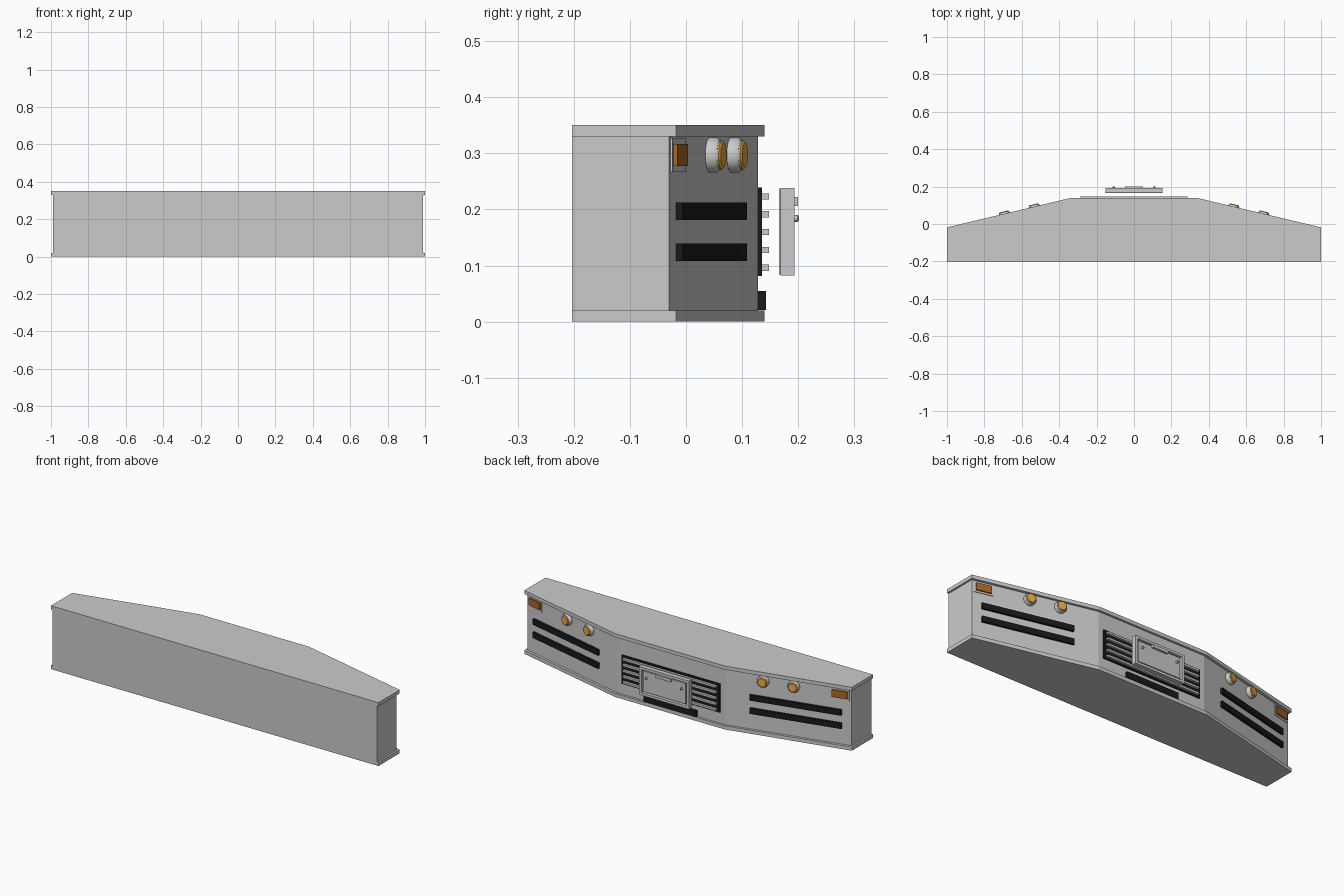
import bpy, bmesh, math
from mathutils import Vector, Matrix

if "Cube" in bpy.data.objects:
    bpy.data.objects.remove(bpy.data.objects["Cube"])

SLOPE = 0.158 / 0.66
ANG = math.atan(SLOPE)


def material(name, rgb):
    m = bpy.data.materials.new(name)
    m.diffuse_color = (*rgb, 1)
    m.use_nodes = True
    m.node_tree.nodes["Principled BSDF"].inputs["Base Color"].default_value = m.diffuse_color
    return m


BLACK = material("black_plastic", (0.01, 0.01, 0.012))
AMBER = material("amber_lens", (0.8, 0.4, 0.07))
MARKER = material("marker_lens", (0.4, 0.14, 0.02))


def finish(name, bm, mat=None, matrix=None):
    bmesh.ops.recalc_face_normals(bm, faces=bm.faces[:])
    me = bpy.data.meshes.new(name)
    bm.to_mesh(me)
    bm.free()
    ob = bpy.data.objects.new(name, me)
    bpy.context.collection.objects.link(ob)
    if matrix:
        ob.matrix_world = matrix
    if mat:
        me.materials.append(mat)
    return ob


def box(name, x, y, z, mat=None, matrix=None):
    """Box from three (min, max) ranges."""
    bm = bmesh.new()
    size = [b - a for a, b in (x, y, z)]
    mid = Vector([(a + b) / 2 for a, b in (x, y, z)])
    bmesh.ops.create_cube(bm, size=1, matrix=Matrix.Translation(mid) @ Matrix.Diagonal((*size, 1)))
    return finish(name, bm, mat, matrix)


def prism(name, half_outline, z0, z1):
    """Extrude a plan outline mirrored about x = 0."""
    bm = bmesh.new()
    pts = half_outline + [(-x, y) for x, y in reversed(half_outline)]
    f = bm.faces.new([bm.verts.new((x, y, z0)) for x, y in pts])
    ext = bmesh.ops.extrude_face_region(bm, geom=[f])["geom"]
    bmesh.ops.translate(bm, vec=(0, 0, z1 - z0), verts=[v for v in ext if isinstance(v, bmesh.types.BMVert)])
    return finish(name, bm)


def lathe(name, profile, mat, matrix, seg=32):
    """Spin a (radius, height) profile around local +y."""
    bm = bmesh.new()
    rings = [[bm.verts.new((r * math.cos(2 * math.pi * i / seg), h, r * math.sin(2 * math.pi * i / seg)))
              for i in range(seg)] for r, h in profile]
    for a, b in zip(rings, rings[1:]):
        for i in range(seg):
            j = (i + 1) % seg
            bm.faces.new((a[i], a[j], b[j], b[i]))
    bm.faces.new(rings[0])
    bm.faces.new(rings[-1])
    ob = finish(name, bm, mat, matrix)
    bpy.ops.object.select_all(action='DESELECT')
    ob.select_set(True)
    bpy.context.view_layer.objects.active = ob
    bpy.ops.object.shade_smooth_by_angle(angle=math.radians(35))


def wing(side, x, z):
    """Frame on the slanted face: local x along it, local y outward."""
    y = 0.128 - (x - 0.33) * SLOPE
    return Matrix.Translation((side * x, y, z)) @ Matrix.Rotation(-side * ANG, 4, 'Z')


# main body and the two lips
prism("bumper_body", [(0.99, -0.203), (0.99, -0.03), (0.33, 0.128)], 0.01, 0.34)
lip = [(1.0, -0.203), (1.0, -0.018), (0.335, 0.14)]
prism("bottom_lip", lip, 0, 0.02)
prism("top_lip", lip, 0.33, 0.35)

# parts on both slanted wings
for s, tag in ((1, "right"), (-1, "left")):
    for i, z in enumerate((0.124, 0.197)):
        box(f"vent_slot_{tag}_{i}", (-0.246, 0.246), (-0.005, 0.012), (-0.0155, 0.0155), BLACK, wing(s, 0.70, z))
    for i, x in enumerate((0.53, 0.69)):
        m = wing(s, x, 0.297)
        lathe(f"lamp_housing_{tag}_{i}", [(0.031, -0.003), (0.031, 0.013), (0.027, 0.02)], None, m)
        lathe(f"lamp_lens_{tag}_{i}", [(0.026, 0.015), (0.026, 0.023), (0.022, 0.026)], AMBER, m)
    m = wing(s, 0.93, 0.297)
    box(f"marker_bezel_{tag}", (-0.05, 0.05), (-0.005, 0.003), (-0.03, 0.03), None, m)
    box(f"marker_lamp_{tag}", (-0.041, 0.041), (0, 0.010), (-0.02, 0.02), MARKER, m)

# centre grille and lower intake
box("grille_backing", (-0.3, 0.3), (0.12, 0.135), (0.081, 0.239), BLACK)
for i in range(5):
    z = 0.096 + i * 0.0318
    box(f"grille_slat_{i}", (-0.285, 0.285), (0.13, 0.148), (z - 0.0055, z + 0.0055))
box("lower_intake", (-0.16, 0.16), (0.12, 0.143), (0.021, 0.055), BLACK)

# plate holder: border, dark back, plate, lamp bar, screws
Y = (0.168, 0.193)
for s, tag in ((1, "right"), (-1, "left")):
    box(f"plate_border_{tag}", tuple(sorted((s * 0.138, s * 0.153))), Y, (0.082, 0.238))
    m = Matrix.Translation((s * 0.108, 0.183, 0.184))
    lathe(f"plate_screw_{tag}", [(0.006, 0), (0.006, 0.016), (0.004, 0.018)], None, m, 12)
for z, tag in ((0.082, "bottom"), (0.224, "top")):
    box(f"plate_border_{tag}", (-0.138, 0.138), Y, (z, z + 0.014))
box("plate_back", (-0.152, 0.152), (0.1665, 0.174), (0.083, 0.237), BLACK)
box("plate", (-0.13, 0.13), (0.17, 0.188), (0.103, 0.217))
box("plate_lamp", (-0.047, 0.047), (0.18, 0.2), (0.206, 0.222))
